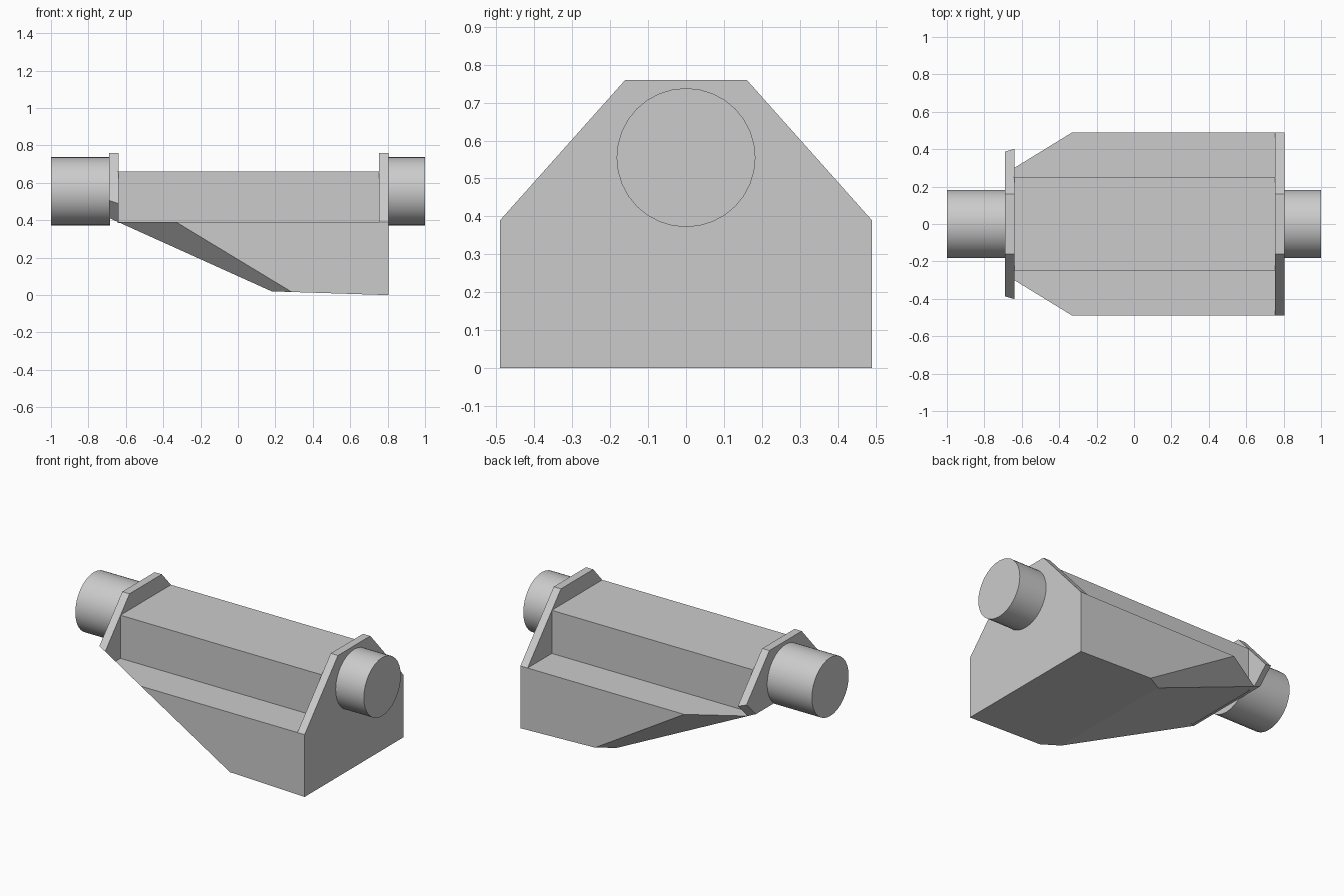
import bpy, bmesh, math
from mathutils import Vector

cube = bpy.data.objects.get("Cube")
if cube:
    bpy.data.objects.remove(cube, do_unlink=True)

grey = bpy.data.materials.new("plain_grey")
grey.use_nodes = True
grey.diffuse_color = (0.6, 0.6, 0.6, 1)
grey.node_tree.nodes["Principled BSDF"].inputs["Base Color"].default_value = (0.6, 0.6, 0.6, 1)


def cut(bm, point, normal):
    """Slice off everything on the normal side and cap the hole."""
    geom = bm.verts[:] + bm.edges[:] + bm.faces[:]
    res = bmesh.ops.bisect_plane(bm, geom=geom, dist=1e-5, plane_co=point,
                                 plane_no=normal, clear_outer=True)
    edges = [e for e in res["geom_cut"] if isinstance(e, bmesh.types.BMEdge)]
    if edges:
        bmesh.ops.contextual_create(bm, geom=edges)


# Underside planes shared by the hull and the end plates
corner, low, tip = Vector((-0.33, 0.49, 0.39)), Vector((0.29, 0.49, 0.015)), Vector((-0.64, 0.30, 0.39))
side = (low - corner).cross(tip - corner).normalized()
if side.y < 0:
    side = -side
ramp = Vector((-0.37, 0, -0.82))
base = Vector((-0.02, 0, -0.62))
PLANES = [(corner, side),
          (Vector((corner.x, -corner.y, corner.z)), Vector((side.x, -side.y, side.z))),
          (Vector((-0.64, 0, 0.39)), ramp),
          (Vector((0.80, 0, 0)), base)]


def prism(name, half, x0, x1, trim=False):
    """Extrude a mirrored y-z half profile along x."""
    profile = half + [(-y, z) for y, z in reversed(half)]
    bm = bmesh.new()
    face = bm.faces.new([bm.verts.new((x0, y, z)) for y, z in profile])
    ext = bmesh.ops.extrude_face_region(bm, geom=[face])
    moved = [v for v in ext["geom"] if isinstance(v, bmesh.types.BMVert)]
    bmesh.ops.translate(bm, verts=moved, vec=(x1 - x0, 0, 0))
    bmesh.ops.recalc_face_normals(bm, faces=bm.faces)
    if trim:
        for point, normal in PLANES:
            cut(bm, point, normal)
    bmesh.ops.recalc_face_normals(bm, faces=bm.faces)
    mesh = bpy.data.meshes.new(name)
    bm.to_mesh(mesh)
    bm.free()
    mesh.materials.append(grey)
    obj = bpy.data.objects.new(name, mesh)
    bpy.context.collection.objects.link(obj)
    return obj


def trunnion(name, x0, x1):
    """Round stub along x."""
    bpy.ops.mesh.primitive_cylinder_add(vertices=32, radius=0.183, depth=x1 - x0,
                                        location=((x0 + x1) / 2, 0, 0.555),
                                        rotation=(0, math.pi / 2, 0))
    obj = bpy.context.object
    obj.name = name
    obj.data.materials.append(grey)
    bpy.ops.object.shade_smooth_by_angle(angle=math.radians(30))


# Tapered lower body and the raised block on it
prism("lower_hull", [(0.49, -0.02), (0.49, 0.39)], -0.64, 0.755, trim=True)
prism("raised_block", [(0.25, 0.385), (0.25, 0.66)], -0.645, 0.755)

# End plates: the narrow one is trimmed by the underside planes
plate = [(0.49, -0.02), (0.49, 0.39), (0.16, 0.76)]
prism("wide_end_plate", plate, 0.755, 0.805, trim=True)
prism("narrow_end_plate", plate, -0.69, -0.64, trim=True)

# Round stubs at both ends
trunnion("left_stub", 0.80, 1.0)
trunnion("right_stub", -1.0, -0.685)
